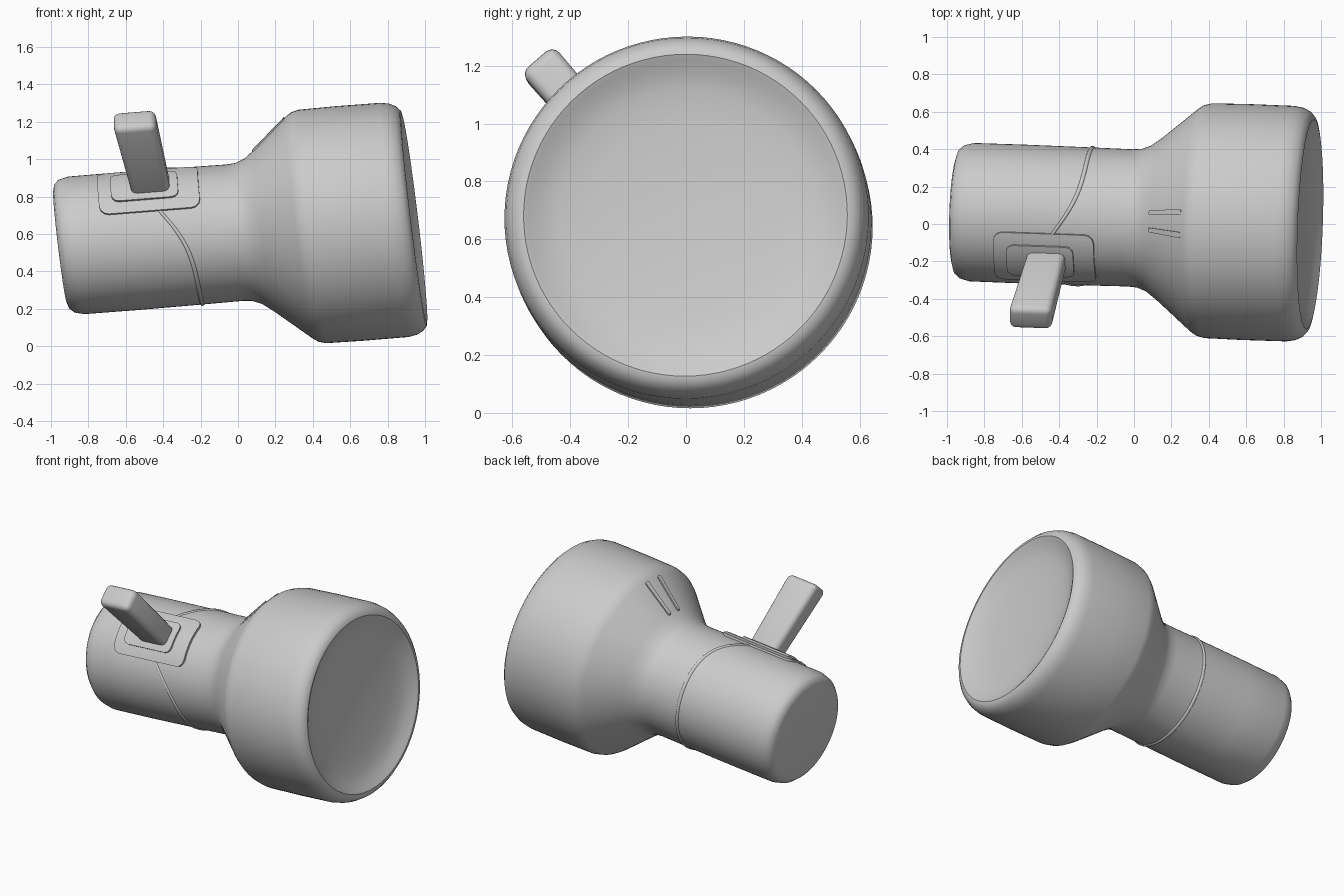
import bpy, bmesh
from math import sin, cos, pi, radians, atan, exp
from mathutils import Matrix, Vector

if "Cube" in bpy.data.objects:
    bpy.data.objects.remove(bpy.data.objects["Cube"])

# Torch frame: local X is the beam axis, slightly pitched up and yawed
FRAME = (Matrix.Translation((0, 0.032, 0.608))
         @ Matrix.Rotation(-0.036, 4, 'Z')
         @ Matrix.Rotation(-atan(0.08), 4, 'Y'))
SWITCH = radians(41)          # angle of the switch from up towards the front


def polar(t, r, a):
    """Point at axial t, radius r, angle a from up towards -y."""
    z = r * cos(a)
    return Vector((t - 0.04 * z, -r * sin(a), z))


def add_object(name, bm, smooth=35):
    bmesh.ops.recalc_face_normals(bm, faces=bm.faces)
    me = bpy.data.meshes.new(name)
    bm.to_mesh(me)
    bm.free()
    ob = bpy.data.objects.new(name, me)
    bpy.context.collection.objects.link(ob)
    ob.matrix_world = FRAME
    bpy.ops.object.select_all(action='DESELECT')
    ob.select_set(True)
    bpy.context.view_layer.objects.active = ob
    bpy.ops.object.shade_smooth_by_angle(angle=radians(smooth))
    return ob


def lathe(name, profile, n=96):
    bm = bmesh.new()
    rings = [[bm.verts.new(polar(t, r, 2 * pi * i / n)) for i in range(n)]
             for t, r in profile]
    for a, b in zip(rings, rings[1:]):
        for i in range(n):
            j = (i + 1) % n
            bm.faces.new((a[i], a[j], b[j], b[i]))
    bm.faces.new(rings[0])
    bm.faces.new(rings[-1])
    return add_object(name, bm)


def curved_plate(name, t0, t1, a, width, r_in, r_out, bevel, taper=0.0):
    """Rounded block wrapped round the axis; taper adds radius along t."""
    bm = bmesh.new()
    bmesh.ops.create_cube(bm, size=1)
    for v in bm.verts:
        v.co = Vector((v.co.x * (t1 - t0), v.co.y * width, v.co.z * (r_out - r_in)))
    upright = [e for e in bm.edges
               if abs(e.verts[0].co.z - e.verts[1].co.z) > 1e-5]
    bmesh.ops.bevel(bm, geom=upright, offset=bevel, segments=3, affect='EDGES', profile=0.5)
    for k in range(-4, 5):
        bmesh.ops.bisect_plane(bm, geom=bm.verts[:] + bm.edges[:] + bm.faces[:],
                               plane_co=(0, k * width / 10, 0), plane_no=(0, 1, 0))
    for v in bm.verts:
        t = v.co.x + (t0 + t1) / 2
        r = v.co.z + (r_in + r_out) / 2 + taper * (t - t0)
        v.co = polar(t, r, a + v.co.y / 0.37)
    return add_object(name, bm)


# Body: tail cap, handle, flared neck, head and dished lens
lathe("torch_body", [
    (-0.95, 0.05), (-0.955, 0.30), (-0.945, 0.335), (-0.92, 0.357), (-0.87, 0.370),
    (-0.60, 0.371), (-0.24, 0.369), (-0.02, 0.367), (0.03, 0.371), (0.08, 0.390),
    (0.14, 0.435), (0.33, 0.598), (0.36, 0.618), (0.40, 0.628), (0.60, 0.631),
    (0.84, 0.630), (0.885, 0.622), (0.92, 0.605), (0.942, 0.580), (0.946, 0.560),
    (0.936, 0.540), (0.915, 0.505), (0.895, 0.44), (0.882, 0.34),
    (0.876, 0.25), (0.870, 0.15), (0.868, 0.04)])

# Switch plate and collar
curved_plate("switch_plate", -0.71, -0.17, SWITCH, 0.33, 0.34, 0.384, 0.05)
curved_plate("switch_collar", -0.64, -0.28, SWITCH, 0.20, 0.35, 0.396, 0.04)

# Switch lever
bm = bmesh.new()
bmesh.ops.create_cube(bm, size=1)
for v in bm.verts:
    grow = 1.06 if v.co.z > 0 else 0.95
    v.co = Vector((v.co.x * 0.215 * grow, v.co.y * 0.14 * grow, v.co.z * 0.52))
bmesh.ops.bevel(bm, geom=bm.edges[:], offset=0.035, segments=4, affect='EDGES', profile=0.5)
out = Vector((0, -sin(SWITCH), cos(SWITCH)))
side = Vector((0, cos(SWITCH), sin(SWITCH)))
for v in bm.verts:
    x, y, z = v.co
    v.co = Vector((-0.46 + x - 0.1 * z, 0, 0)) + side * y + out * (z + 0.60)
add_object("switch_lever", bm)

# Seam bead round the handle, sweeping back to the switch plate
bm = bmesh.new()
rows = []
N = 72
for i in range(N + 1):
    d = radians(24) + i / N * radians(312)
    off = min(d, 2 * pi - d)
    t = -0.235 - 0.22 * exp(-(off / 0.75) ** 2)
    rows.append([bm.verts.new(polar(t + 0.011 * cos(b), 0.369 + 0.008 * sin(b), SWITCH + d))
                 for b in (0, pi / 3, 2 * pi / 3, pi, 3 * pi / 2)])
for a, b in zip(rows, rows[1:]):
    for k in range(5):
        m = (k + 1) % 5
        bm.faces.new((a[k], a[m], b[m], b[k]))
bm.faces.new(rows[0])
bm.faces.new(rows[-1])
add_object("handle_seam", bm, 60)

# Small ribs on the flared neck
for i, deg in enumerate((-4, 8)):
    curved_plate(f"neck_rib_{i + 1}", 0.13, 0.32, radians(deg), 0.02,
                 0.40, 0.437, 0.005, taper=0.85)
